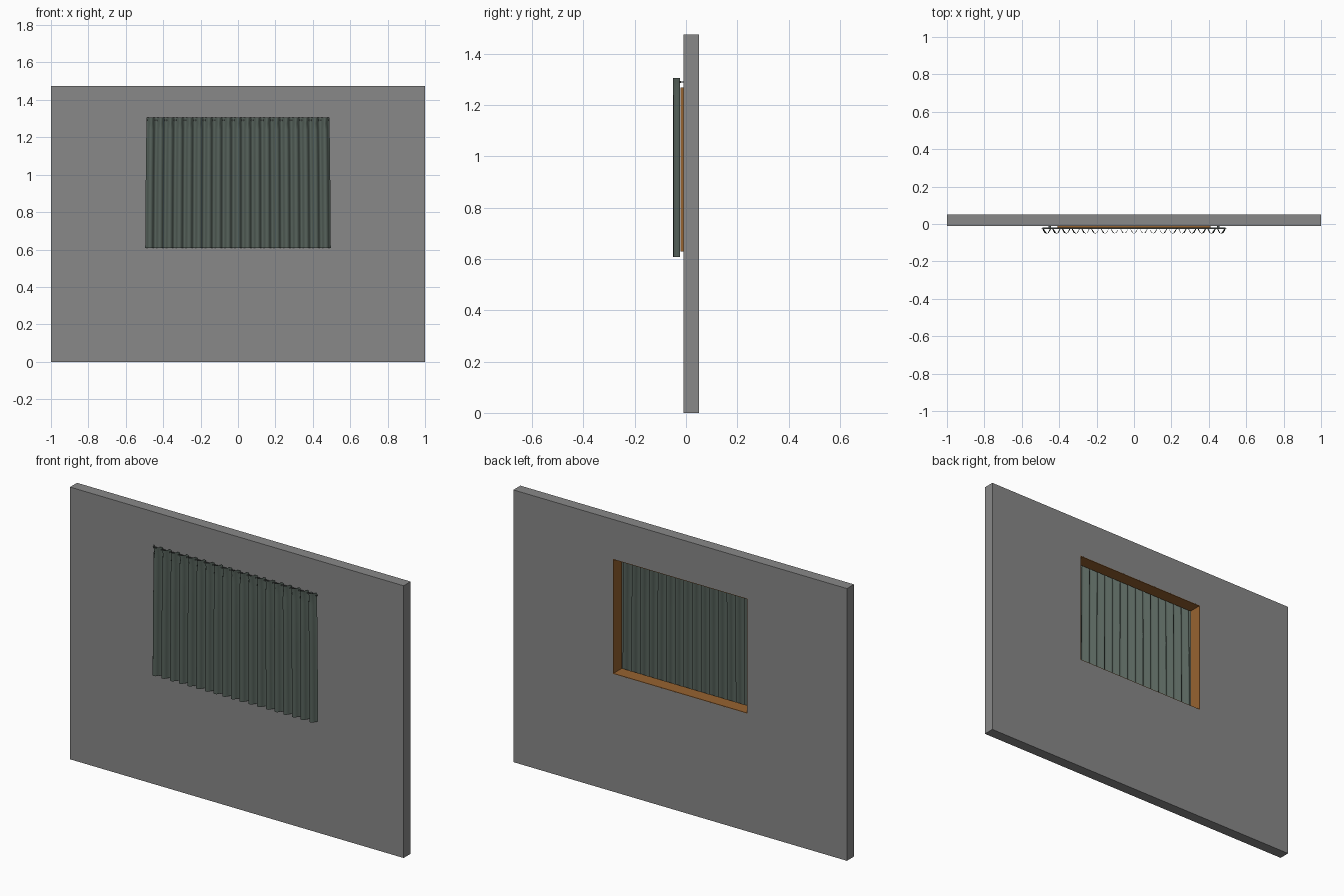
import bpy, bmesh, math

if "Cube" in bpy.data.objects:
    bpy.data.objects.remove(bpy.data.objects["Cube"])

def material(name, rgb):
    m = bpy.data.materials.new(name)
    m.diffuse_color = (*rgb, 1)
    m.use_nodes = True
    m.node_tree.nodes["Principled BSDF"].inputs["Base Color"].default_value = m.diffuse_color
    return m

GREY = material("wall grey", (0.25, 0.25, 0.25))
WOOD = material("warm wood", (0.31, 0.125, 0.03))
CLOTH = material("grey green cloth", (0.095, 0.125, 0.107))
METAL = material("dark metal", (0.06, 0.07, 0.065))

def finish(name, bm, mat):
    me = bpy.data.meshes.new(name)
    bm.to_mesh(me)
    bm.free()
    me.materials.append(mat)
    ob = bpy.data.objects.new(name, me)
    bpy.context.collection.objects.link(ob)
    return ob

def ring(name, outer, inner, y0, y1, mat):
    """Rectangular slab in xz with a rectangular hole; rects are (half width, z0, z1)."""
    bm = bmesh.new()
    loops = []
    for y in (y0, y1):
        for w, a, b in (outer, inner):
            loops.append([bm.verts.new((x, y, z)) for x, z in ((-w, a), (w, a), (w, b), (-w, b))])
    fo, fi, bo, bi = loops
    for i in range(4):
        j = (i + 1) % 4
        for p, q in ((fo, fi), (fi, bi), (bi, bo), (bo, fo)):
            bm.faces.new((p[i], p[j], q[j], q[i]))
    bmesh.ops.recalc_face_normals(bm, faces=bm.faces)
    return finish(name, bm, mat)

def box(name, lo, hi, mat):
    bm = bmesh.new()
    bmesh.ops.create_cube(bm, size=1)
    for v in bm.verts:
        v.co = [l + (c + 0.5) * (h - l) for c, l, h in zip(v.co, lo, hi)]
    return finish(name, bm, mat)

# wall with window opening, and the wooden lining of the opening
ring("wall", (1, 0, 1.475), (0.403, 0.638, 1.261), -0.01, 0.05, GREY)
ring("window_frame", (0.41, 0.63, 1.268), (0.40, 0.641, 1.258), -0.022, 0.0499, WOOD)

# pleated curtain: wave profile lofted through rows, pinched below the header
PLEATS, FRONT, BACK = 19, -0.05, -0.0225
# rows: z, half width, lobe narrowing
ROWS = ((0.608, 0.496, 0.0), (1.0, 0.493, 0.0), (1.24, 0.490, 0.0),
        (1.275, 0.489, 0.09), (1.305, 0.490, 0.02))
# one pleat: position along pleat, depth (0 back, 1 front)
PLEAT = ((0, 0), (0.10, 0.06), (0.22, 0.55), (0.34, 0.92), (0.5, 1),
         (0.66, 0.92), (0.78, 0.55), (0.90, 0.06))
bm = bmesh.new()
prev = None
for z, half, pinch in ROWS:
    row = []
    for i in range(PLEATS):
        for u, d in PLEAT:
            u += pinch * d * (1 if u < 0.5 else -1 if u > 0.5 else 0)
            row.append(bm.verts.new((half * (2 * (i + u) / PLEATS - 1), BACK + (FRONT - BACK) * d, z)))
    row.append(bm.verts.new((half, BACK, z)))
    if prev:
        for k in range(len(row) - 1):
            bm.faces.new((prev[k], prev[k + 1], row[k + 1], row[k])).smooth = True
    prev = row
finish("curtain", bm, CLOTH)

# thin rail holding the curtain off the wall
box("curtain_rail", (-0.49, -0.026, 1.287), (0.49, -0.02, 1.294), METAL)
for s in (-1, 1):
    box("rail_bracket", (s * 0.45 - 0.006, -0.022, 1.288), (s * 0.45 + 0.006, -0.009, 1.293), METAL)
